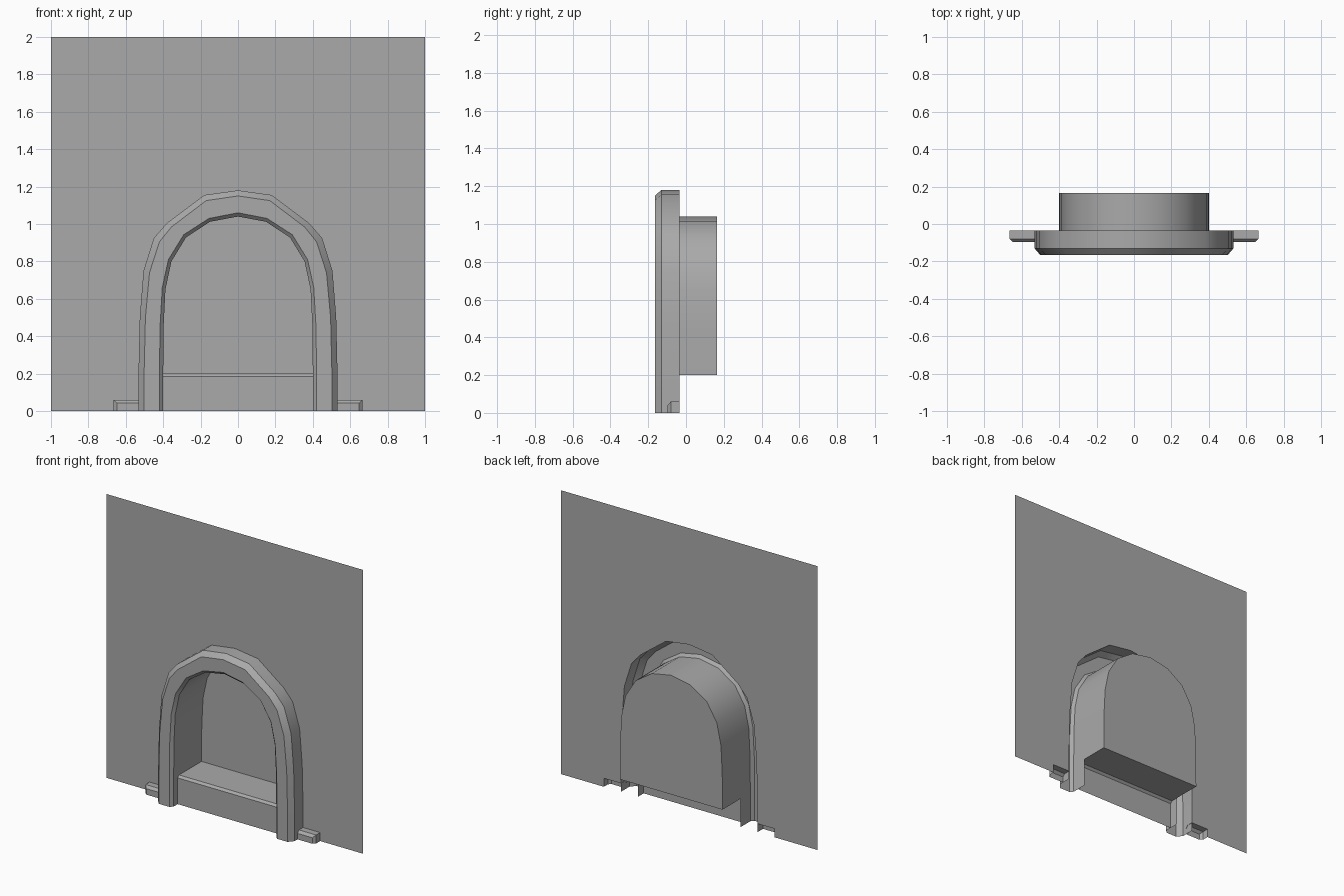
import bpy, math

cube = bpy.data.objects.get("Cube")
if cube:
    bpy.data.objects.remove(cube, do_unlink=True)

GREY = (0.4, 0.4, 0.4, 1)
plaster = bpy.data.materials.new("plain grey")
plaster.use_nodes = True
plaster.diffuse_color = GREY
plaster.node_tree.nodes["Principled BSDF"].inputs["Base Color"].default_value = GREY

WALL_Y, BACK_Y, FLOOR_Z = -0.035, 0.165, 0.2
BOARD_X, BOARD_Z = 0.665, 0.06


def add(name, verts, faces, smooth=False):
    mesh = bpy.data.meshes.new(name)
    mesh.from_pydata(verts, [], faces)
    mesh.materials.append(plaster)
    obj = bpy.data.objects.new(name, mesh)
    bpy.context.collection.objects.link(obj)
    if smooth:
        bpy.ops.object.select_all(action="DESELECT")
        obj.select_set(True)
        bpy.context.view_layer.objects.active = obj
        bpy.ops.object.shade_smooth_by_angle(angle=math.radians(30))
    return obj


def loft(name, rows, cap=False, smooth=False):
    """Skin equal-length rows of points, with an optional face on the last row."""
    n = len(rows[0])
    verts = [p for row in rows for p in row]
    faces = [(r * n + i, r * n + i + 1, (r + 1) * n + i + 1, (r + 1) * n + i)
             for r in range(len(rows) - 1) for i in range(n - 1)]
    if cap:
        faces.append(tuple(range(len(verts) - n, len(verts))))
    return add(name, verts, faces, smooth)


def mirrored(half):
    """Half profile from crown to foot -> full arch, left foot to right foot."""
    return [(-x, z) for x, z in reversed(half)] + half[1:]


def at(profile, y):
    return [(x, y, z) for x, z in profile]


# Arch profiles
outer = mirrored([(0, 1.18), (.18, 1.155), (.38, 1.005), (.45, .925),
                  (.505, .75), (.525, .5), (.532, .2), (.532, 0)])
face_outer = mirrored([(0, 1.15), (.17, 1.125), (.355, .985), (.42, .905),
                       (.473, .74), (.495, .5), (.502, .2), (.502, 0)])
face_inner = mirrored([(0, 1.06), (.155, 1.03), (.29, .943), (.372, .81),
                       (.405, .66), (.417, .45), (.42, .2), (.42, 0)])
opening = mirrored([(0, 1.04), (.15, 1.012), (.278, .928), (.356, .8),
                    (.388, .65), (.398, .45), (.4, FLOOR_Z), (.4, 0)])

# Wall sheet with the doorway and baseboard outline cut from its lower edge
foot = outer[0][0]
left_edge = [(-1, 0), (-BOARD_X, 0), (-BOARD_X, BOARD_Z), (foot, BOARD_Z)]
right_edge = [(-x, z) for x, z in reversed(left_edge)]
outline = left_edge + outer[1:-1] + right_edge + [(1, 2), (-1, 2)]
add("wall", at(outline, WALL_Y), [tuple(range(len(outline)))])

# Chamfered arch surround, open at the back
loft("arch_surround", [at(outer, WALL_Y), at(outer, -.13), at(face_outer, -.165),
                       at(face_inner, -.165), at(opening, -.145), at(opening, WALL_Y)],
     smooth=True)

# Niche tunnel and back panel
niche = opening[1:-1]
loft("niche", [at(niche, WALL_Y), at(niche, BACK_Y)], cap=True, smooth=True)

# Hearth riser, chamfered lip and niche floor
step = [(-.1, 0), (-.1, .185), (-.085, FLOOR_Z), (BACK_Y, FLOOR_Z)]
loft("hearth_step", [[(x, y, z) for y, z in step] for x in (-.4, .4)])

# Short chamfered baseboards either side of the surround
for name, s in (("left_baseboard", 1), ("right_baseboard", -1)):
    def section(inset, y):
        x, z = BOARD_X - inset, BOARD_Z - inset
        return [(s * .53, y, 0), (s * .53, y, z), (s * x, y, z), (s * x, y, 0)]
    rows = [section(0, WALL_Y), section(0, -.08), section(.018, -.097)]
    loft(name, [row[1:] for row in rows])
    add(name + "_face", rows[-1], [(0, 1, 2, 3)])
